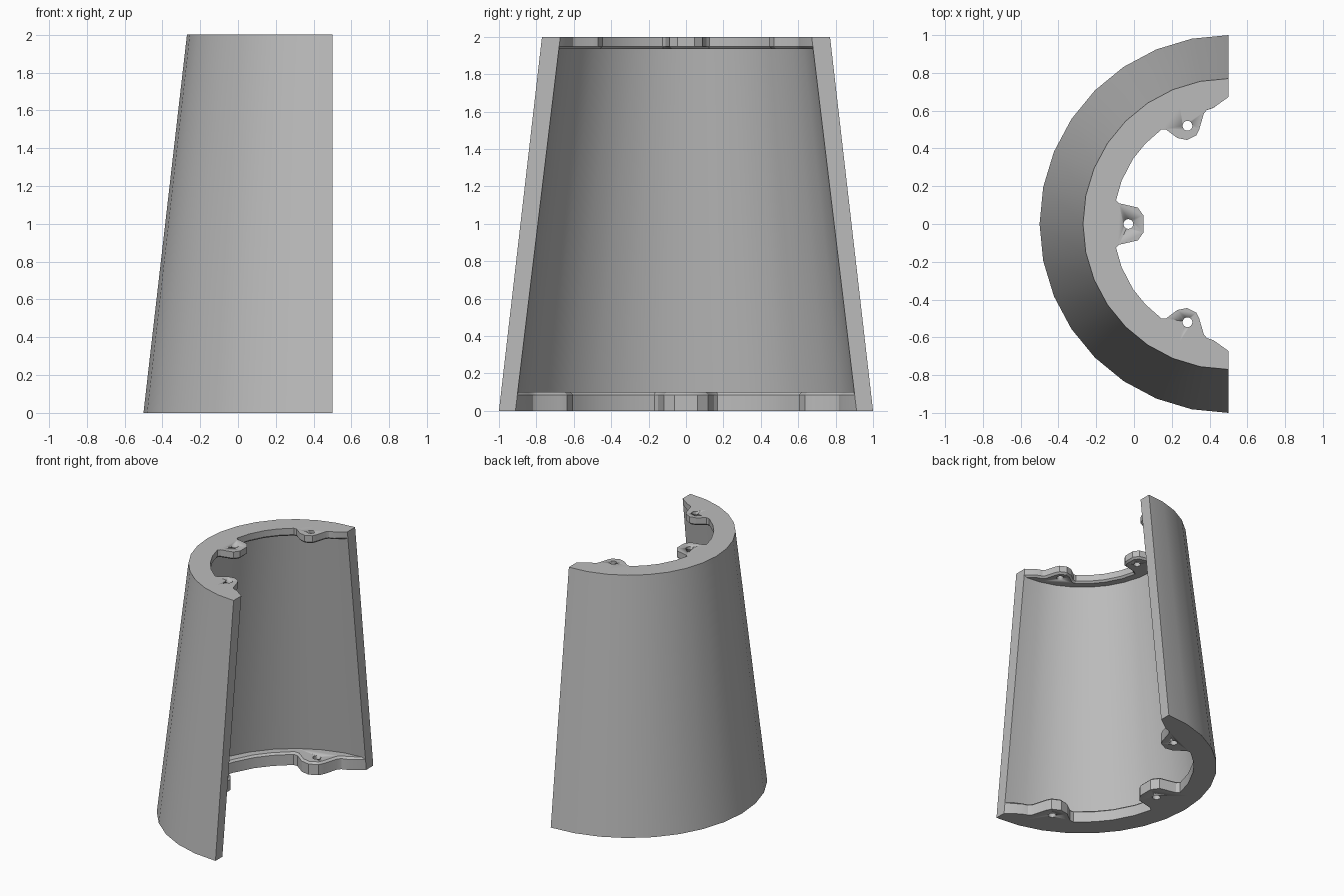
import bpy, bmesh
from math import sin, cos, pi, radians

cube = bpy.data.objects.get("Cube")
if cube:
    bpy.data.objects.remove(cube)

AXIS_X, HEIGHT, SEGMENTS = 0.5, 2.0, 16
grey = bpy.data.materials.new("plain grey")
grey.use_nodes = True
grey.diffuse_color = (0.5, 0.5, 0.5, 1)
grey.node_tree.nodes["Principled BSDF"].inputs["Base Color"].default_value = (0.5, 0.5, 0.5, 1)


def outer_radius(z):
    return 1.0 - 0.115 * z


def inner_radius(z):
    return 0.912 - 0.12 * z


def half_arc(r):
    """Points on the closed side, running from +y round to -y."""
    angles = [pi / 2 + pi * i / SEGMENTS for i in range(SEGMENTS + 1)]
    return [(r * cos(a), r * sin(a)) for a in angles]


def finish(bm, name):
    bmesh.ops.recalc_face_normals(bm, faces=bm.faces)
    mesh = bpy.data.meshes.new(name)
    bm.to_mesh(mesh)
    bm.free()
    mesh.materials.append(grey)
    obj = bpy.data.objects.new(name, mesh)
    bpy.context.collection.objects.link(obj)
    bpy.ops.object.select_all(action='DESELECT')
    obj.select_set(True)
    bpy.context.view_layer.objects.active = obj
    bpy.ops.object.shade_smooth_by_angle(angle=radians(25))
    return obj


def loop(bm, points, z):
    return [bm.verts.new((x + AXIS_X, y, z)) for x, y in points]


# Tapered half shell
bm = bmesh.new()
rings = [loop(bm, half_arc(r(z)), z) for r, z in
         ((outer_radius, 0), (outer_radius, HEIGHT), (inner_radius, HEIGHT), (inner_radius, 0))]
for a, b in zip(rings, rings[1:] + rings[:1]):
    for i in range(SEGMENTS):
        bm.faces.new((a[i], a[i + 1], b[i + 1], b[i]))
for end in (0, -1):
    bm.faces.new([ring[end] for ring in rings])
finish(bm, "half_shell")

# Inner outline of a flange, one half: middle lug, ring, side lug, end
HALF = [(-.45, .045), (-.48, .087), (-.58, .11), (-.595, .125), (-.565, .23),
        (-.505, .345), (-.44, .425), (-.355, .5), (-.33, .5), (-.27, .455),
        (-.22, .445), (-.17, .47), (-.155, .5), (-.13, .585), (-.115, .603),
        (-.08, .615)]
HOLES = [(-.53, 0), (-.217, .52), (-.217, -.52)]


def flange(name, z_face, z_inside, scale, chamfer, hole_radius):
    """Lugged flange whose outer wall follows the inside of the shell."""
    half = [(x * scale, y * scale) for x, y in HALF]
    inner = [(x, -y) for x, y in reversed(half)] + half
    bm = bmesh.new()
    face_loop, inside_loop = [loop(bm, half_arc(inner_radius(z)) + inner, z)
                              for z in (z_face, z_inside)]
    n = len(face_loop)
    bm.faces.new(face_loop)
    bm.faces.new(inside_loop)
    for i in range(n):
        j = (i + 1) % n
        bm.faces.new((face_loop[i], face_loop[j], inside_loop[j], inside_loop[i]))
    # Chamfer the edge facing into the shell
    edges = [bm.edges.get((inside_loop[i], inside_loop[(i + 1) % n]))
             for i in range(SEGMENTS, n)]
    bmesh.ops.recalc_face_normals(bm, faces=bm.faces)
    bmesh.ops.bevel(bm, geom=edges, offset=chamfer, segments=1, affect='EDGES')
    body = finish(bm, name)

    # Screw holes through the lugs
    bm = bmesh.new()
    for x, y in HOLES:
        made = bmesh.ops.create_cone(bm, cap_ends=True, segments=16, radius1=hole_radius,
                                     radius2=hole_radius, depth=0.4)
        bmesh.ops.translate(bm, verts=made["verts"],
                            vec=(x * scale + AXIS_X, y * scale, z_face))
    cutter = finish(bm, name + "_hole_cutter")
    cutter.hide_render = True
    cutter.hide_set(True)
    cutter.display_type = 'WIRE'
    cut = body.modifiers.new("screw_holes", 'BOOLEAN')
    cut.operation, cut.solver, cut.object = 'DIFFERENCE', 'EXACT', cutter


flange("top_flange", HEIGHT, 1.935, 1.0, 0.014, 0.026)
flange("bottom_flange", 0, 0.1, 1.355, 0.015, 0.03)
